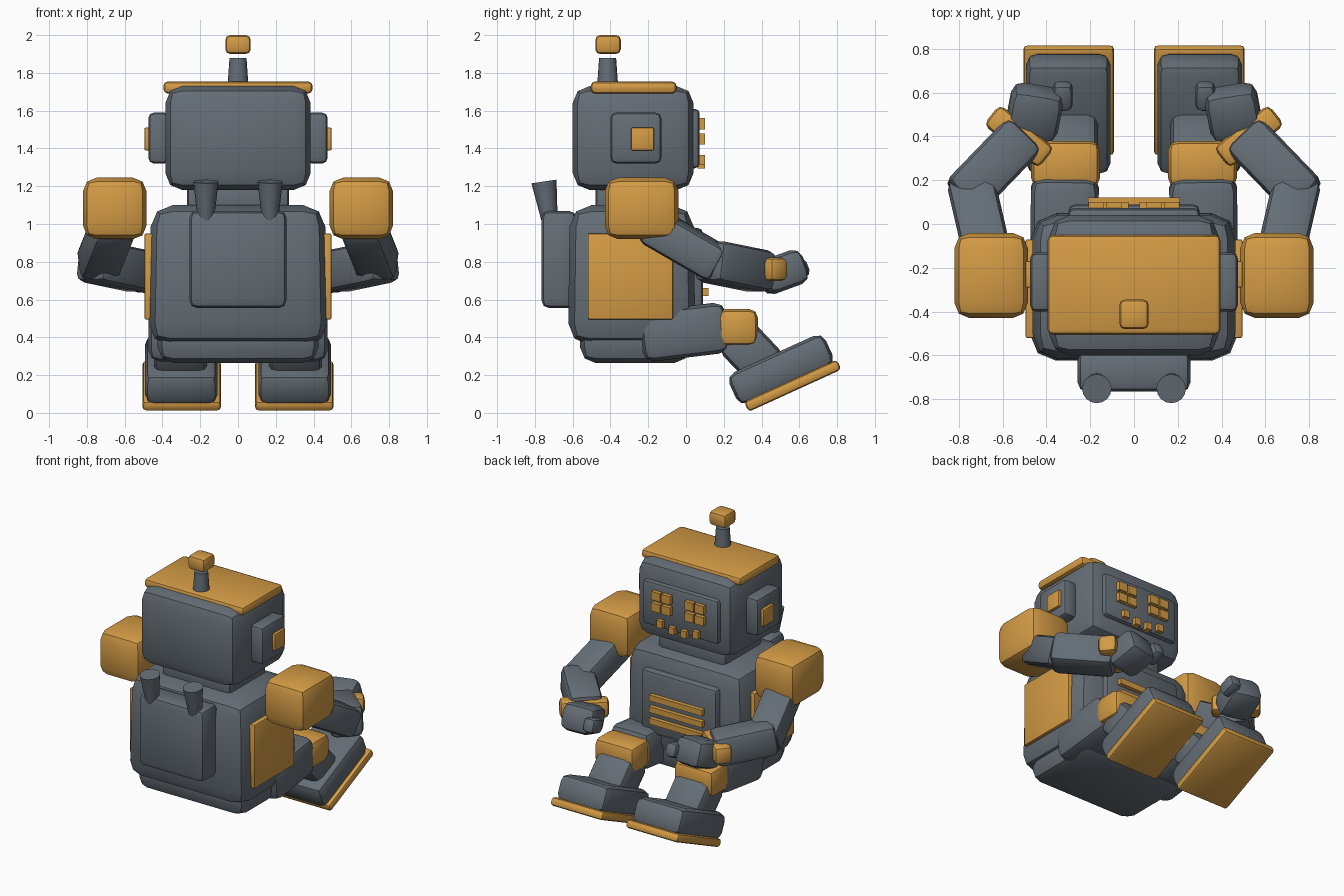
import bpy, bmesh
from math import radians
from mathutils import Matrix, Vector

cube = bpy.data.objects.get("Cube")
if cube:
    bpy.data.objects.remove(cube, do_unlink=True)


def material(name, color):
    m = bpy.data.materials.new(name)
    m.use_nodes = True
    m.diffuse_color = (*color, 1)
    m.node_tree.nodes["Principled BSDF"].inputs["Base Color"].default_value = (*color, 1)
    return m


GRAY = material("slate_gray", (0.13, 0.155, 0.18))
ORANGE = material("amber_orange", (0.66, 0.33, 0.06))


def finish(name, bm, center, mat):
    bmesh.ops.recalc_face_normals(bm, faces=bm.faces)
    mesh = bpy.data.meshes.new(name)
    bm.to_mesh(mesh)
    bm.free()
    mesh.materials.append(mat)
    ob = bpy.data.objects.new(name, mesh)
    ob.location = center
    bpy.context.collection.objects.link(ob)
    bpy.ops.object.select_all(action='DESELECT')
    ob.select_set(True)
    bpy.context.view_layer.objects.active = ob
    bpy.ops.object.shade_smooth_by_angle(angle=radians(30))
    return ob


def box(name, center, size, mat=GRAY, bevel=0.03, rot=None, taper=1.0, side=1):
    """Bevelled block; taper scales the top, side=-1 mirrors it across x."""
    bm = bmesh.new()
    bmesh.ops.create_cube(bm, size=1)
    for v in bm.verts:
        k = taper if v.co.z > 0 else 1
        v.co = Vector((v.co.x * size[0] * k, v.co.y * size[1] * k, v.co.z * size[2]))
    if bevel:
        bmesh.ops.bevel(bm, geom=bm.edges[:], offset=bevel, segments=2,
                        profile=0.5, affect='EDGES', clamp_overlap=True)
    if rot:
        bm.transform(rot)
    bm.transform(Matrix.Diagonal((side, 1, 1, 1)))
    return finish(name, bm, (center[0] * side, center[1], center[2]), mat)


def span(name, lo, hi, **kw):
    """Block given by its low and high corners."""
    lo, hi = Vector(lo), Vector(hi)
    return box(name, (lo + hi) / 2, hi - lo, **kw)


def limb(name, a, b, width, height, **kw):
    """Block whose length runs from a to b."""
    a, b = Vector(a), Vector(b)
    d = b - a
    across = d.cross(Vector((0, 0, 1))).normalized()
    up = across.cross(d).normalized()
    rot = Matrix((across, d.normalized(), up)).transposed().to_4x4()
    return box(name, (a + b) / 2, (width, d.length, height), rot=rot, **kw)


def tube(name, a, b, r1, r2, mat=GRAY):
    a, b = Vector(a), Vector(b)
    bm = bmesh.new()
    bmesh.ops.create_cone(bm, cap_ends=True, segments=16, radius1=r1, radius2=r2,
                          depth=(b - a).length)
    bm.transform((b - a).to_track_quat('Z', 'Y').to_matrix().to_4x4())
    return finish(name, bm, (a + b) / 2, mat)


# Head, face and antenna
span("head", (-0.385, -0.6, 1.18), (0.385, 0.04, 1.73), bevel=0.09)
span("roof_plate", (-0.395, -0.505, 1.69), (0.395, -0.05, 1.755), mat=ORANGE, bevel=0.025)
tube("antenna_stem", (0, -0.415, 1.74), (0, -0.415, 1.88), 0.055, 0.045)
span("antenna_knob", (-0.067, -0.48, 1.9), (0.067, -0.345, 2), mat=ORANGE, bevel=0.025)
span("face_plate", (-0.3, 0, 1.295), (0.3, 0.072, 1.61), bevel=0.025)
for i in range(4):
    x = (i - 1.5) * 0.095
    z = 1.34 if i in (0, 3) else 1.318
    box(f"mouth_block_{i + 1}", (x, 0.08, z), (0.045, 0.04, 0.05), ORANGE, 0)

# Torso
span("neck", (-0.27, -0.48, 1.05), (0.27, -0.06, 1.22), bevel=0.03)
span("torso", (-0.475, -0.625, 0.36), (0.475, 0.05, 1.1), bevel=0.115, taper=0.97)
span("hips", (-0.425, -0.56, 0.265), (0.425, 0.02, 0.5), bevel=0.08)
span("chest_panel", (-0.3, 0, 0.53), (0.3, 0.09, 0.98), bevel=0.03)
for i in range(3):
    box(f"chest_bar_{i + 1}", (0, 0.095, 0.64 + i * 0.083), (0.42, 0.05, 0.042), ORANGE, 0)
span("backpack", (-0.257, -0.765, 0.555), (0.257, -0.58, 1.07), bevel=0.04)

# Paired parts
for side, label in ((1, "left_"), (-1, "right_")):
    s = {"side": side}
    for i in range(2):
        for j in range(2):
            box(f"{label}eye_block_{i}{j}", (0.092 + 0.08 * i, 0.08, 1.45 + 0.08 * j),
                (0.07, 0.04, 0.06), ORANGE, 0, **s)
    span(label + "ear", (0.36, -0.4, 1.32), (0.475, -0.13, 1.59), bevel=0.03, **s)
    span(label + "ear_button", (0.46, -0.29, 1.39), (0.495, -0.17, 1.51), mat=ORANGE, bevel=0.006, **s)
    span(label + "side_plate", (0.44, -0.52, 0.495), (0.495, -0.07, 0.95), mat=ORANGE, bevel=0.008, **s)
    tube(label + "exhaust", (0.17 * side, -0.722, 1.02), (0.17 * side, -0.752, 1.225), 0.043, 0.067)

    # Arm
    span(label + "shoulder", (0.485, -0.43, 0.92), (0.82, -0.04, 1.245), mat=ORANGE, bevel=0.07, **s)
    limb(label + "upper_arm", (0.655, -0.2, 1.0), (0.745, 0.19, 0.775), 0.22, 0.2, bevel=0.045, **s)
    limb(label + "forearm", (0.785, 0.115, 0.805), (0.5, 0.41, 0.745), 0.22, 0.22, bevel=0.045, **s)
    limb(label + "wrist_cuff", (0.4, 0.3, 0.76), (0.65, 0.5, 0.76), 0.12, 0.125, mat=ORANGE, bevel=0.03, **s)
    box(label + "hand", (0.455, 0.51, 0.745), (0.24, 0.24, 0.19), bevel=0.055,
        rot=Matrix.Rotation(radians(20), 4, 'X') @ Matrix.Rotation(radians(10), 4, 'Z'), **s)
    box(label + "thumb", (0.325, 0.585, 0.755), (0.09, 0.13, 0.1), bevel=0.03,
        rot=Matrix.Rotation(radians(20), 4, 'X'), **s)

    # Leg
    limb(label + "thigh", (0.32, -0.24, 0.4), (0.315, 0.22, 0.455), 0.31, 0.27, bevel=0.06, **s)
    span(label + "knee", (0.155, 0.165, 0.355), (0.47, 0.38, 0.55), mat=ORANGE, bevel=0.045, **s)
    limb(label + "shin", (0.305, 0.25, 0.42), (0.305, 0.44, 0.22), 0.28, 0.24, bevel=0.05, **s)
    tilt = Matrix.Rotation(radians(24.5), 4, 'X')
    box(label + "foot", (0.3, 0.503, 0.23), (0.385, 0.56, 0.18), bevel=0.05, rot=tilt, **s)
    box(label + "sole", (0.298, 0.565, 0.144), (0.415, 0.54, 0.058), ORANGE, 0.02, rot=tilt, **s)
